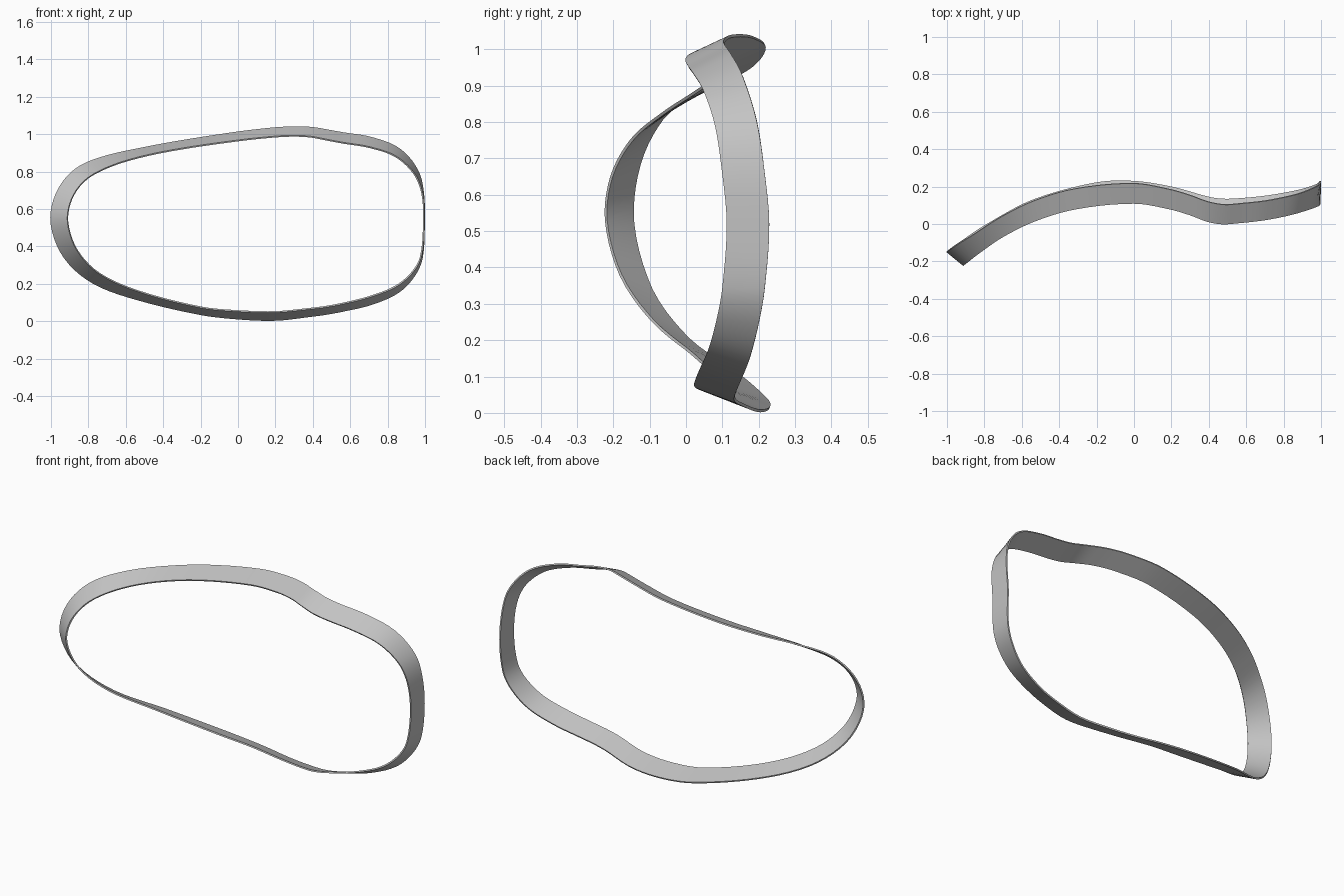
import bpy
import bmesh
import math
from mathutils import Vector

default_cube = bpy.data.objects.get("Cube")
if default_cube:
    bpy.data.objects.remove(default_cube, do_unlink=True)

BAND_WIDTH = 0.117
BAND_THICKNESS = 0.008
STEPS = 5

# Stations along the front edge of the band: x, y, z, outward flare
STATIONS = [
    (-.91, -.22, .53, .09), (-.89, -.205, .65, .088), (-.82, -.15, .75, .08),
    (-.7, -.068, .82, .062), (-.53, .015, .875, .046), (-.31, .08, .92, .042),
    (0, .11, .965, .045), (.19, .08, .985, .047), (.3, .048, .99, .048),
    (.39, .014, .985, .05), (.47, 0, .97, .052), (.56, .006, .953, .053),
    (.7, .022, .93, .053), (.84, .05, .882, .045), (.94, .08, .79, .025),
    (.985, .097, .68, .006), (.993, .112, .52, .002), (.977, .1, .345, .008),
    (.93, .085, .26, .02), (.84, .065, .185, .035), (.7, .042, .13, .042),
    (.56, .027, .095, .04), (.47, .024, .078, .04), (.39, .036, .068, .041),
    (.2, .09, .05, .044), (0, .12, .055, .042), (-.2, .11, .075, .038),
    (-.53, .02, .16, .045), (-.74, -.093, .255, .062), (-.86, -.18, .38, .08),
]


def smooth_loop(points, steps):
    """Closed centripetal-style spline through the given 4D stations."""
    points = [Vector(p) for p in points]
    count = len(points)
    result = []
    for i in range(count):
        before, start, end, after = (points[(i + k) % count] for k in (-1, 0, 1, 2))
        span = (end - start).length
        # Tangents weighted by neighbouring spacing keep uneven stations smooth
        span_before = (start - before).length
        span_after = (after - end).length
        tangent_start = (end - before) * (span / (span + span_before))
        tangent_end = (after - start) * (span / (span + span_after))
        for step in range(steps):
            t = step / steps
            ease = t * t * (3 - 2 * t)
            result.append(start.lerp(end, ease)
                          + tangent_start * (t * (1 - t) ** 2)
                          - tangent_end * (t * t * (1 - t)))
    return result


def make_material(name, color):
    material = bpy.data.materials.new(name)
    material.use_nodes = True
    material.diffuse_color = color
    material.node_tree.nodes["Principled BSDF"].inputs["Base Color"].default_value = color
    return material


def make_band(name, stations, material):
    path = smooth_loop(stations, STEPS)
    bm = bmesh.new()
    front_edge, back_edge = [], []
    for i, point in enumerate(path):
        # Outward direction of the loop, seen along its depth
        along = path[(i + 1) % len(path)] - path[i - 1]
        outward = Vector((-along.z, 0, along.x)).normalized()
        flare = point.w
        depth = math.sqrt(BAND_WIDTH ** 2 - flare ** 2)
        front = point.to_3d()
        front_edge.append(bm.verts.new(front))
        back_edge.append(bm.verts.new(front + outward * flare + Vector((0, depth, 0))))
    for i in range(len(path)):
        j = (i + 1) % len(path)
        bm.faces.new((front_edge[i], front_edge[j], back_edge[j], back_edge[i]))
    bmesh.ops.recalc_face_normals(bm, faces=bm.faces)
    mesh = bpy.data.meshes.new(name)
    bm.to_mesh(mesh)
    bm.free()
    mesh.materials.append(material)

    band = bpy.data.objects.new(name, mesh)
    bpy.context.collection.objects.link(band)
    # Give the ribbon its thickness, centred on the surface
    solid = band.modifiers.new("thickness", 'SOLIDIFY')
    solid.thickness = BAND_THICKNESS
    solid.offset = 0
    bpy.context.view_layer.objects.active = band
    band.select_set(True)
    bpy.ops.object.modifier_apply(modifier=solid.name)
    bpy.ops.object.shade_smooth_by_angle(angle=math.radians(30))
    return band


# Thin flared rim band
rim_grey = make_material("rim grey", (.55, .55, .55, 1))
make_band("rim_band", STATIONS, rim_grey)
